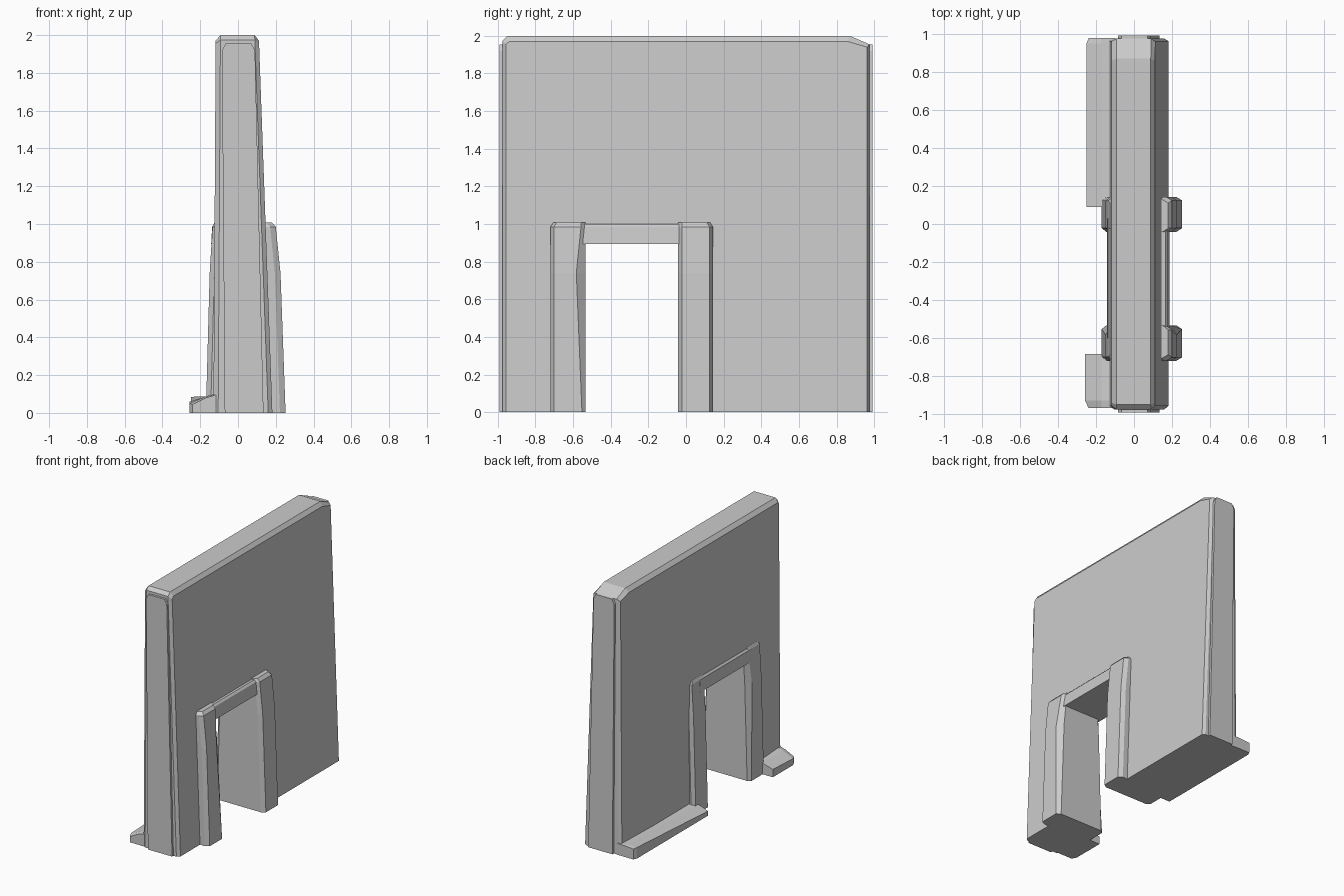
import bpy, bmesh

if "Cube" in bpy.data.objects:
    bpy.data.objects.remove(bpy.data.objects["Cube"])


def loft(name, loops):
    """Skin a stack of equal-length point loops and cap both ends."""
    bm = bmesh.new()
    rings = [[bm.verts.new(p) for p in loop] for loop in loops]
    n = len(rings[0])
    for a, b in zip(rings, rings[1:]):
        for i in range(n):
            j = (i + 1) % n
            bm.faces.new((a[i], a[j], b[j], b[i]))
    bm.faces.new(rings[0][::-1])
    bm.faces.new(rings[-1])
    bmesh.ops.recalc_face_normals(bm, faces=bm.faces)
    mesh = bpy.data.meshes.new(name)
    bm.to_mesh(mesh)
    bm.free()
    obj = bpy.data.objects.new(name, mesh)
    bpy.context.collection.objects.link(obj)
    return obj


# Battered wall slab with chamfered rim and doorway notch
def right_x(z):
    return 0.182 - 0.036 * z


def left_x(z):
    return -0.13 + 0.006 * z


notch = [(0.05, 0), (0.05, 0.95), (-0.62, 0.95), (-0.62, 0)]
face = [(-0.957, 0), (-0.957, 1.955), (-0.94, 1.97),
        (0.86, 1.97), (0.962, 1.94), (0.962, 0)] + notch
rim = [(-0.975, 0), (-0.975, 1.975), (-0.95, 2),
       (0.87, 2), (0.975, 1.955), (0.975, 0)] + notch
loft("wall", [
    [(right_x(z), y, z) for y, z in face],
    [(right_x(z) - 0.022, y, z) for y, z in rim],
    [(left_x(z) + 0.025, y, z) for y, z in rim],
    [(left_x(z), y, z) for y, z in face],
])

# Raised panels on the two narrow ends
panel = [(-0.07, 0), (0.135, 0), (0.09, 1.92), (0.07, 1.955),
         (-0.065, 1.955), (-0.085, 1.92)]
for side, label in ((-1, "front"), (1, "back")):
    loft(label + "_end_panel",
         [[(x, side * y, z) for x, z in panel] for y in (0.96, 0.992)])


# Door posts: chamfered sections tapering upward
def post(name, outer, inner, chips):
    d = 1 if inner > outer else -1
    rows = [(0, -0.17, 0.252), (0.74, -0.15, 0.225),
            (0.985, -0.135, 0.2), (1.008, -0.125, 0.18)]
    loops = []
    for (z, xl, xr), c in zip(rows, chips):
        o, i = outer, inner
        if z > 1:
            o += 0.015 * d
        loops.append([(xl, o + 0.02 * d, z), (xl + 0.025, o, z),
                      (xr - 0.03, o, z), (xr, o + 0.018 * d, z),
                      (xr, i - c * d, z), (xr - 0.03, i, z),
                      (xl + 0.025, i, z), (xl, i - c * d, z)])
    loft(name, loops)


post("left_door_post", -0.72, -0.533, (0.02, 0.05, 0.025, 0.025))
post("right_door_post", 0.143, -0.042, (0.02, 0.02, 0.02, 0.02))

# Lintel over the doorway
lintel = [(-0.142, 0.893), (0.188, 0.893), (0.178, 0.985),
          (0.165, 1.0), (-0.125, 1.0), (-0.137, 0.985)]
loft("lintel", [[(x, y, z) for x, z in lintel] for y in (-0.6, 0.03)])


# Footing ledges with uneven sloping tops: (y, outer height, inner height)
def ledge(name, sections):
    loft(name, [[(-0.1, y, 0), (x, y, 0), (x, y, zo), (-0.17, y, zm),
                 (-0.1, y, zi)] for y, x, zo, zm, zi in sections])


ledge("long_footing", [(0.09, -0.25, 0.035, 0.065, 0.09),
                       (0.95, -0.25, 0.085, 0.087, 0.088),
                       (0.978, -0.238, 0.08, 0.085, 0.088)])
ledge("short_footing", [(-0.967, -0.24, 0.045, 0.08, 0.1),
                        (-0.93, -0.257, 0.05, 0.088, 0.105),
                        (-0.685, -0.257, 0.06, 0.085, 0.09)])
